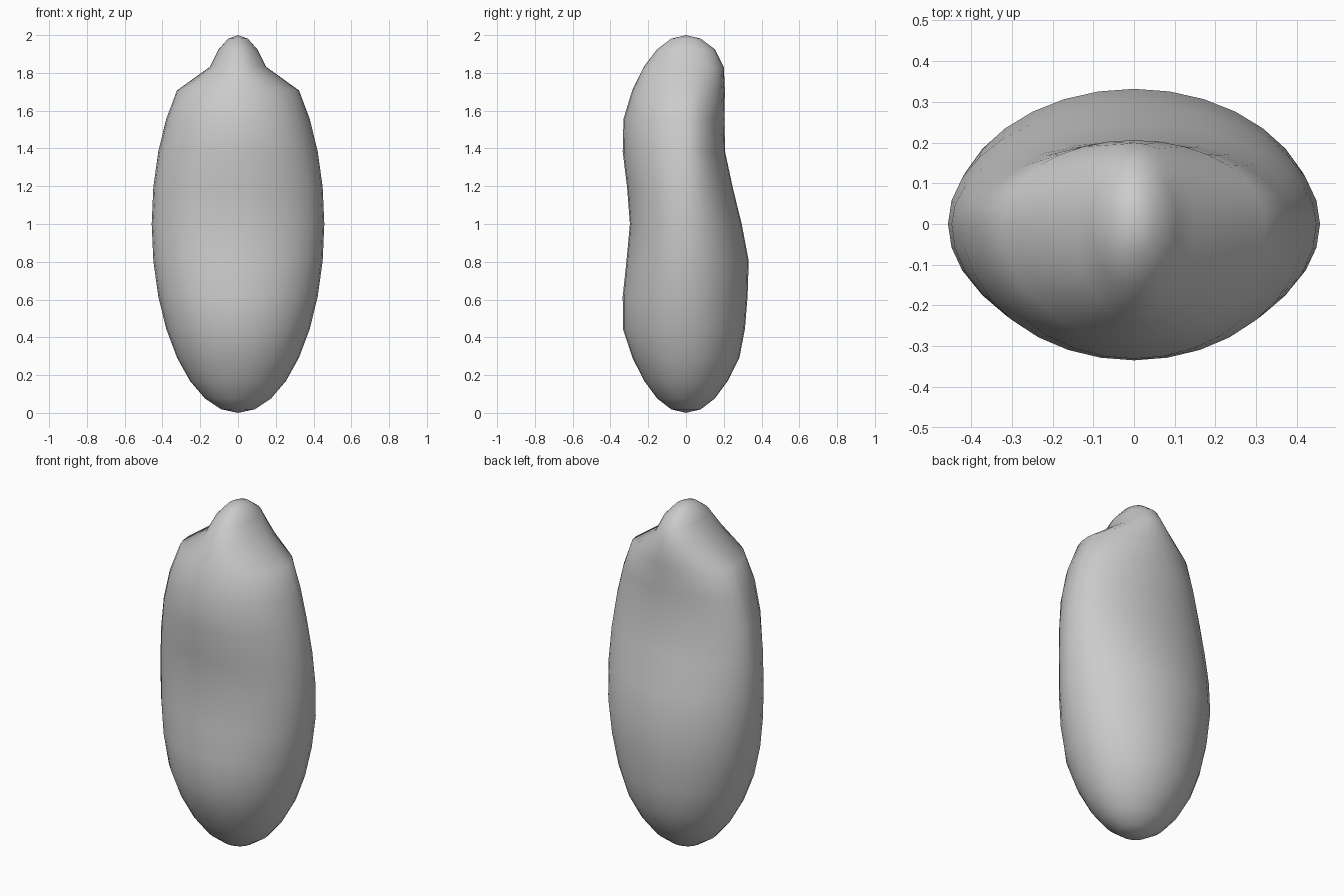
import bpy, bmesh, math

if "Cube" in bpy.data.objects:
    bpy.data.objects.remove(bpy.data.objects["Cube"])

# Half-depths of each sphere ring, bottom to top (front and back differ)
FRONT = [0, .079, .152, .221, .284, .334, .335, .315, .297, .312, .335, .331, .285, .224, .154, .079, 0]
BACK = [0, .079, .152, .221, .283, .312, .326, .332, .295, .247, .207, .203, .206, .200, .154, .079, 0]
HALF_WIDTH = 0.457
RINGS = 16

# Smooth body: a UV sphere reshaped ring by ring
bm = bmesh.new()
bmesh.ops.create_uvsphere(bm, u_segments=32, v_segments=RINGS, radius=1.0)
for v in bm.verts:
    x, y, z = v.co
    ring = round(math.acos(max(-1.0, min(1.0, -z))) / math.pi * RINGS)
    s = math.sin(math.pi * ring / RINGS)
    # narrow crown above the shoulders
    width = HALF_WIDTH * (0.59 if ring >= 13 else 1.0)
    depth = (FRONT if y < 0 else BACK)[ring]
    v.co.x = x * width
    v.co.y = y / s * depth if s > 1e-4 else 0.0
    v.co.z = z + 1.0

mesh = bpy.data.meshes.new("body")
bm.to_mesh(mesh)
bm.free()
for p in mesh.polygons:
    p.use_smooth = True
body = bpy.data.objects.new("body", mesh)
bpy.context.collection.objects.link(body)
